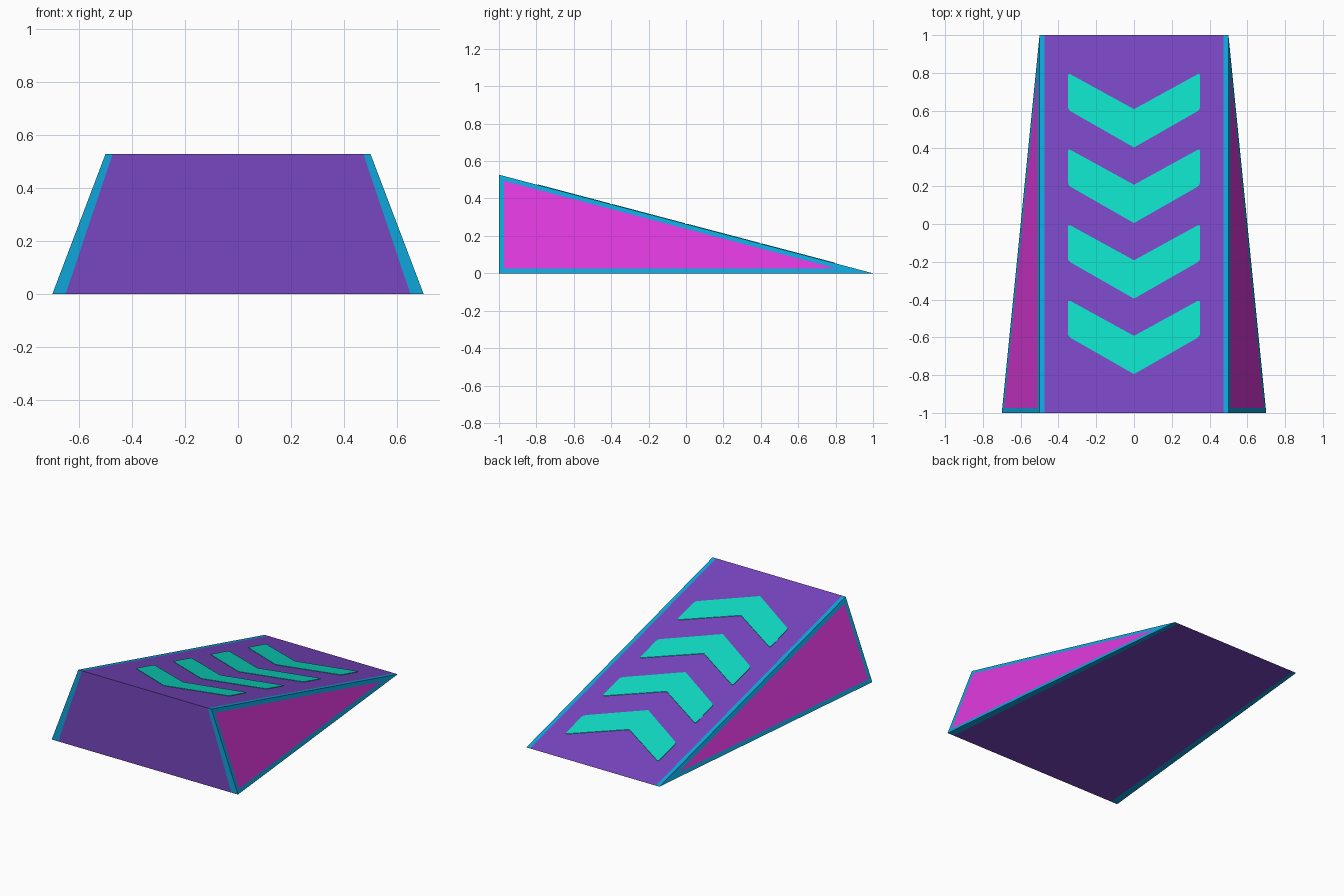
import bpy, bmesh

if "Cube" in bpy.data.objects:
    bpy.data.objects.remove(bpy.data.objects["Cube"])

H = 0.527          # height at the front edge


def material(name, rgb):
    m = bpy.data.materials.new(name)
    lin = [((c / 255 + 0.055) / 1.055) ** 2.4 if c > 10 else c / 255 / 12.92 for c in rgb]
    m.diffuse_color = (*lin, 1)
    m.use_nodes = True
    m.node_tree.nodes["Principled BSDF"].inputs["Base Color"].default_value = m.diffuse_color
    return m


purple = material("purple", (120, 70, 193))
blue = material("blue", (14, 166, 218))
magenta = material("magenta", (221, 57, 219))
teal = material("teal", (14, 220, 197))


def finish(name, bm, mats):
    mesh = bpy.data.meshes.new(name)
    bm.to_mesh(mesh)
    bm.free()
    for m in mats:
        mesh.materials.append(m)
    obj = bpy.data.objects.new(name, mesh)
    bpy.context.collection.objects.link(obj)
    return obj


# Ramp body: triangular sections joined across x, outer bands become blue trim
bm = bmesh.new()
sections = []
for side, low, high in ((-1, 0.70, 0.50), (-1, 0.65, 0.473), (1, 0.65, 0.473), (1, 0.70, 0.50)):
    pts = ((side * low, -1, 0), (side * high, -1, H), (side * high, 1, 0))
    sections.append([bm.verts.new(p) for p in pts])
for band, (a, b) in enumerate(zip(sections, sections[1:])):
    for i in range(3):
        j = (i + 1) % 3
        f = bm.faces.new((a[i], b[i], b[j], a[j]))
        f.material_index = 0 if band == 1 else 1
caps = [bm.faces.new(sections[0]), bm.faces.new(sections[-1])]
for f in caps:
    f.material_index = 1
bmesh.ops.recalc_face_normals(bm, faces=bm.faces)

# Side panels: magenta inset with a blue border
bmesh.ops.inset_individual(bm, faces=caps, thickness=0.027, use_even_offset=True)
for f in caps:
    f.material_index = 2
finish("ramp_body", bm, (purple, blue, magenta))


# Chevron arrows: thin plates lying on the slope
def chevron(name, y0):
    bm = bmesh.new()
    outline = ((-0.35, 0.2), (-0.35, 0.005), (0, -0.195), (0.35, 0.005), (0.35, 0.2), (0, 0.008))
    lift = 0.003
    verts = [bm.verts.new((x, y0 + y, H * (1 - y0 - y) / 2 + lift)) for x, y in outline]
    bm.faces.new(verts)
    corners = [v for v in verts if abs(v.co.x) > 0.1]
    bmesh.ops.bevel(bm, geom=corners, offset=0.015, segments=2, profile=0.5, affect='VERTICES')
    res = bmesh.ops.extrude_face_region(bm, geom=bm.faces[:])
    moved = [g for g in res["geom"] if isinstance(g, bmesh.types.BMVert)]
    bmesh.ops.translate(bm, verts=moved, vec=(0, 0, -lift - 0.001))
    bmesh.ops.recalc_face_normals(bm, faces=bm.faces)
    finish(name, bm, (teal,))


for n in range(4):
    chevron(f"chevron_{n + 1}", 0.6 - 0.4 * n)
